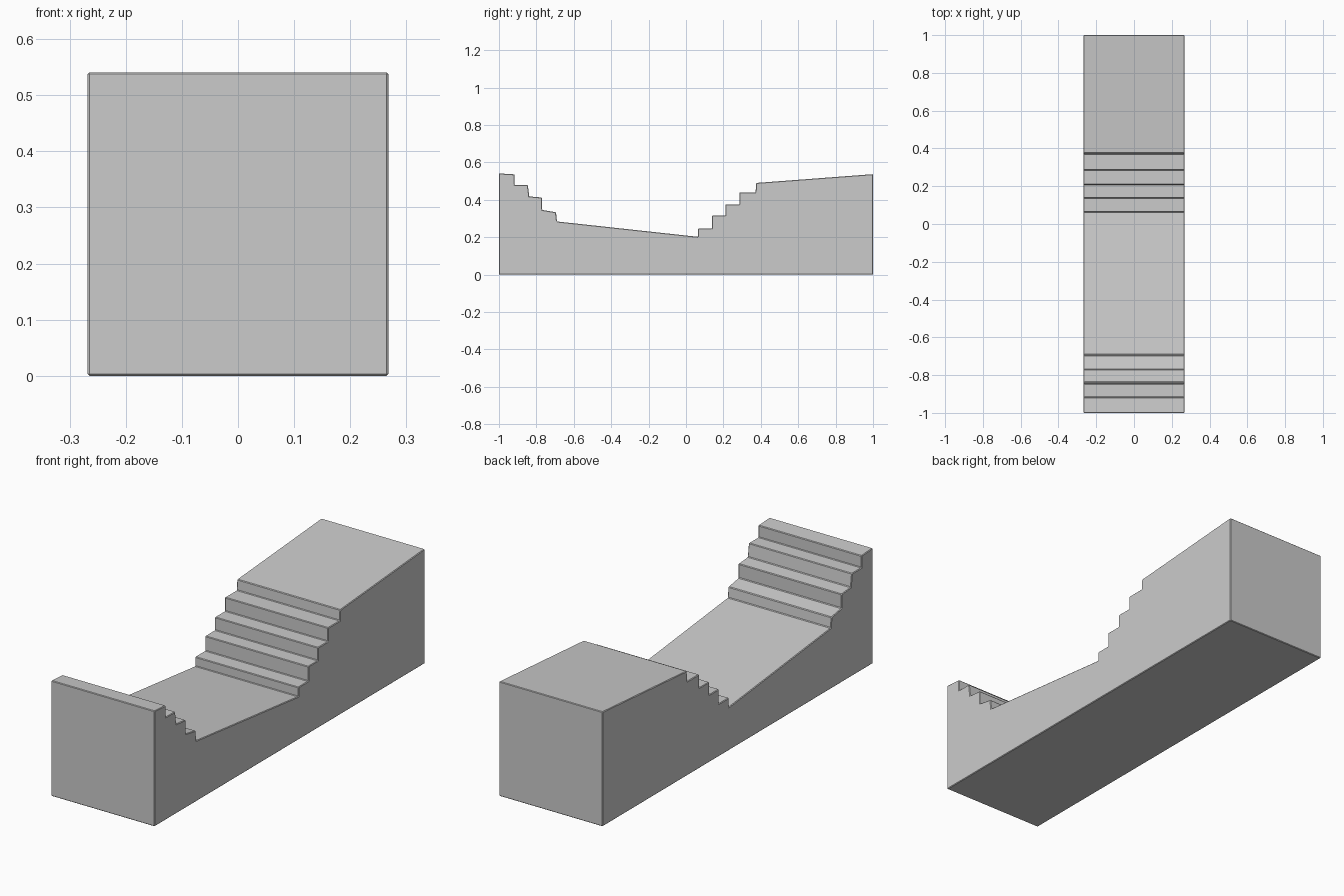
import bpy, bmesh

if "Cube" in bpy.data.objects:
    bpy.data.objects.remove(bpy.data.objects["Cube"])

HALF_WIDTH = 0.268

# Side profile (y, z): front ledge, steps down, sloped floor, steps up, rear ramp
profile = [
    (-1.0, 0.0), (1.0, 0.0), (1.0, 0.537),
    (0.375, 0.49), (0.372, 0.44), (0.285, 0.44), (0.285, 0.376),
    (0.21, 0.376), (0.21, 0.315), (0.138, 0.315), (0.138, 0.246),
    (0.064, 0.246), (0.064, 0.202),
    (-0.69, 0.284), (-0.695, 0.333), (-0.77, 0.346), (-0.77, 0.412),
    (-0.838, 0.418), (-0.846, 0.48), (-0.917, 0.48), (-0.917, 0.536),
    (-1.0, 0.541),
]

# Extrude the profile across the width
bm = bmesh.new()
face = bm.faces.new([bm.verts.new((-HALF_WIDTH, y, z)) for y, z in profile])
ext = bmesh.ops.extrude_face_region(bm, geom=[face])
bmesh.ops.translate(bm, vec=(2 * HALF_WIDTH, 0, 0),
                    verts=[v for v in ext["geom"] if isinstance(v, bmesh.types.BMVert)])
bmesh.ops.recalc_face_normals(bm, faces=bm.faces)
mesh = bpy.data.meshes.new("stepped_ramp_block")
bm.to_mesh(mesh)
bm.free()
block = bpy.data.objects.new("stepped_ramp_block", mesh)
bpy.context.collection.objects.link(block)

# Narrow chamfer on the edges
bevel = block.modifiers.new("edge_chamfer", "BEVEL")
bevel.width = 0.003
bevel.segments = 1
bevel.limit_method = "ANGLE"
